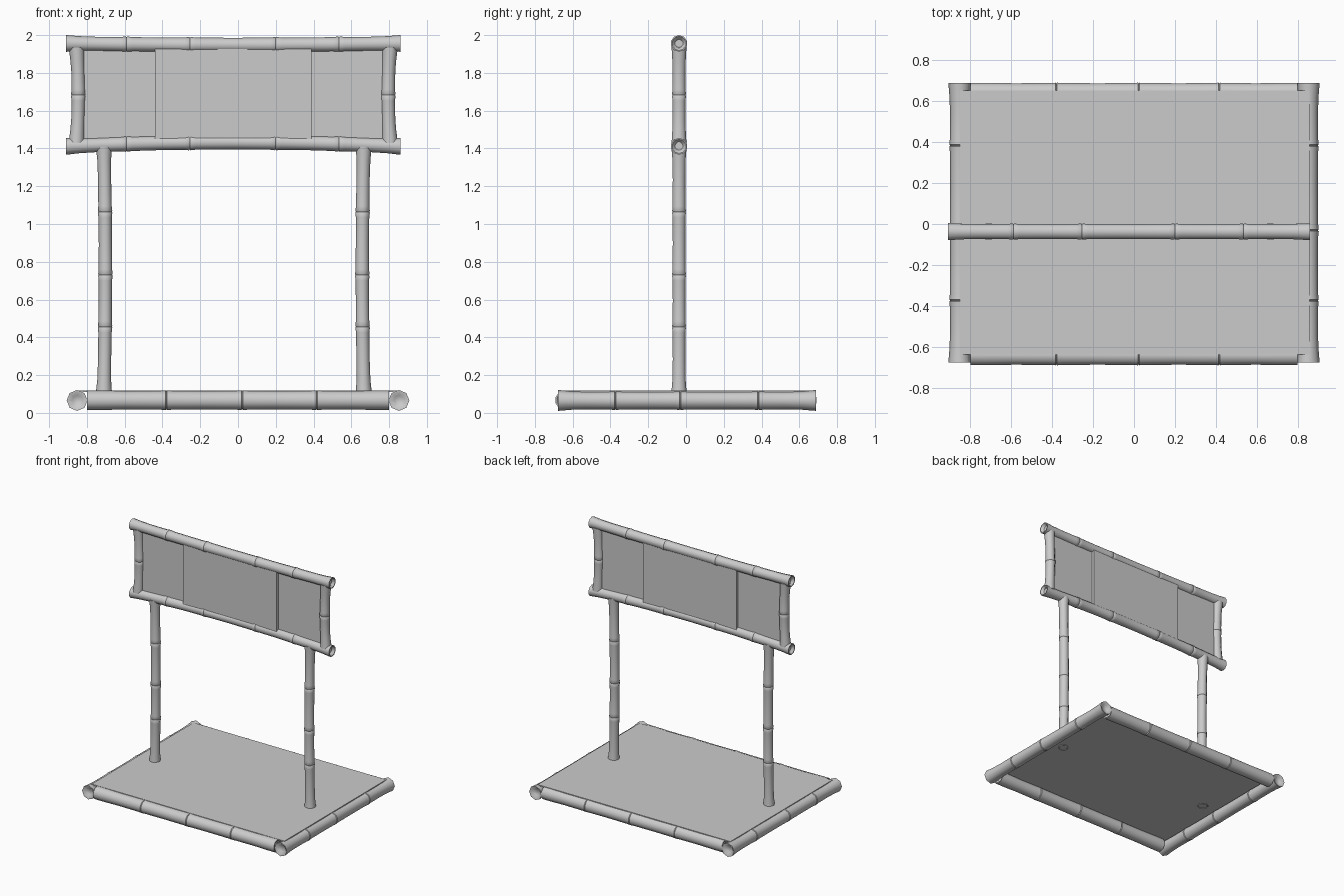
import bpy, bmesh, math
from mathutils import Vector

cube = bpy.data.objects.get("Cube")
if cube:
    bpy.data.objects.remove(cube, do_unlink=True)

grey = bpy.data.materials.new("plain grey")
grey.use_nodes = True
colour = (0.6, 0.6, 0.6, 1)
grey.diffuse_color = colour
grey.node_tree.nodes["Principled BSDF"].inputs["Base Color"].default_value = colour


def finish(name, bm, smooth=False):
    bmesh.ops.recalc_face_normals(bm, faces=bm.faces)
    mesh = bpy.data.meshes.new(name)
    bm.to_mesh(mesh)
    bm.free()
    mesh.materials.append(grey)
    obj = bpy.data.objects.new(name, mesh)
    bpy.context.collection.objects.link(obj)
    if smooth:
        bpy.ops.object.select_all(action='DESELECT')
        obj.select_set(True)
        bpy.context.view_layer.objects.active = obj
        bpy.ops.object.shade_smooth_by_angle(angle=math.radians(50))


def box(name, low, high):
    bm = bmesh.new()
    bmesh.ops.create_cube(bm, size=1)
    low, high = Vector(low), Vector(high)
    for v in bm.verts:
        v.co = (low + high) / 2 + v.co * (high - low)
    finish(name, bm)


def pole(name, start, end, radius, joints, bow=(0, 0, 0), flare=1.15, collar=1.08, sides=10):
    """Jointed cane: joints are fractions of the length, bow shifts the middle."""
    start, end, bow = Vector(start), Vector(end), Vector(bow)
    axis = end - start
    length = axis.length
    axis.normalize()
    side = axis.cross(Vector((0, 1, 0)) if abs(axis.y) < 0.5 else Vector((0, 0, 1))).normalized()
    up = axis.cross(side)

    # Profile of (fraction, radius factor): slim between swollen, grooved joints
    stops = [0, *joints, 1]
    lip, swell, taper = 0.004 / length, 0.03 / length, 0.07 / length
    profile = [(0, flare)]
    for a, b in zip(stops, stops[1:]):
        if a == 0:
            profile.append((taper, 1.03))
        else:
            profile += [(a, collar - 0.09), (a + lip, collar), (a + swell, 1.0)]
        profile.append(((a + b) / 2, 0.98))
        if b == 1:
            profile.append((1 - taper, 1.03))
        else:
            profile += [(b - swell, 1.0), (b - lip, collar)]
    profile.append((1, flare))
    # Hollowed ends
    dish = 0.02 / length
    profile = [(dish, 0.55), (0, flare * 0.85)] + profile + [(1, flare * 0.85), (1 - dish, 0.55)]

    bm = bmesh.new()
    rings = []
    for t, factor in profile:
        centre = start.lerp(end, t) + bow * (4 * t * (1 - t))
        ring = []
        for i in range(sides):
            angle = 2 * math.pi * i / sides
            ring.append(bm.verts.new(
                centre + (side * math.cos(angle) + up * math.sin(angle)) * radius * factor))
        rings.append(ring)
    for a, b in zip(rings, rings[1:]):
        for i in range(sides):
            j = (i + 1) % sides
            bm.faces.new((a[i], a[j], b[j], b[i]))
    bm.faces.new(rings[0])
    bm.faces.new(rings[-1])
    finish(name, bm, True)


# Platform: a thin sheet resting on four rails
box("floor", (-0.85, -0.637, 0.110), (0.857, 0.652, 0.119))
for label, s in (("left", 1), ("right", -1)):
    pole(label + "_floor_rail", (s * 0.852, -0.677, 0.066), (s * 0.852, 0.688, 0.066),
         0.048, (0.222, 0.473, 0.777), collar=1.06, sides=8)
for label, s in (("front", -1), ("back", 1)):
    pole(label + "_floor_rail", (-0.8, s * 0.641, 0.067), (0.8, s * 0.641, 0.067),
         0.05, (0.263, 0.514, 0.76), flare=1.03, collar=1.04)

# Posts and sign frame, mirrored about the slightly offset sign centre
sign_x, sign_y = -0.025, -0.037
for label, s in (("left", 1), ("right", -1)):
    post_x = -0.022 + s * 0.688
    pole(label + "_post", (post_x, sign_y, 0.106), (post_x, sign_y, 1.41),
         0.0355, (0.268, 0.479, 0.735), bow=(-s * 0.008, 0, 0), flare=1.2)
    side_x = sign_x + s * 0.83
    pole(label + "_sign_stile", (side_x, sign_y, 1.43), (side_x, sign_y, 1.935),
         0.036, (0.5,), bow=(-s * 0.01, 0, 0))

rail_joints = (0.181, 0.37, 0.627, 0.816)
for name, z, bend in (("top_sign_rail", 1.956, -0.008), ("bottom_sign_rail", 1.411, 0.022)):
    pole(name, (sign_x - 0.885, sign_y, z), (sign_x + 0.885, sign_y, z),
         0.0385, rail_joints, bow=(0, 0, bend))

# Sign boards: the middle board is thicker than the outer ones
for name, x0, x1, half in (("left_sign_board", 0.385, 0.8, 0.007),
                           ("right_sign_board", -0.85, -0.44, 0.007),
                           ("middle_sign_board", -0.44, 0.388, 0.028)):
    box(name, (x0, sign_y - half, 1.43), (x1, sign_y + half, 1.945))
